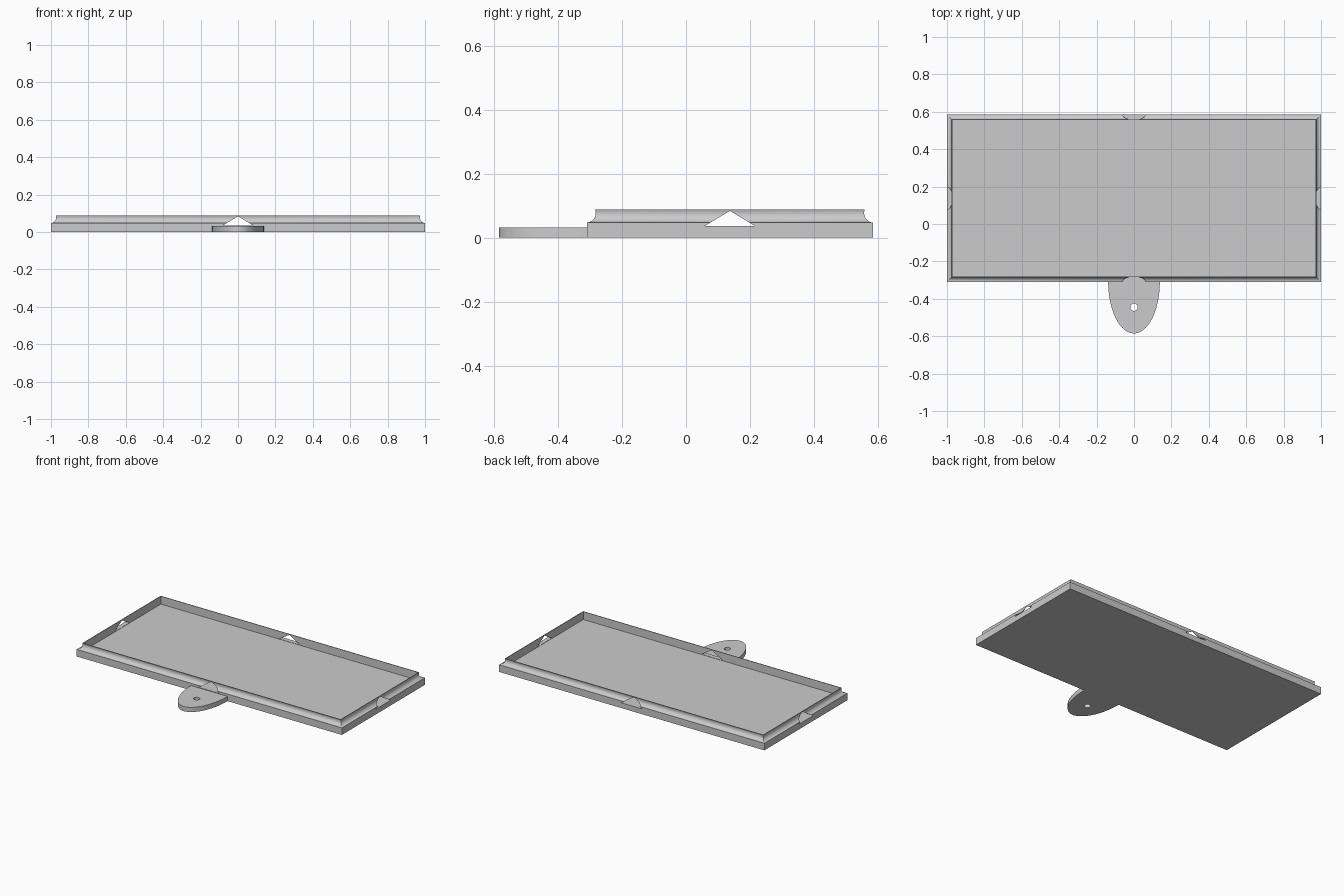
import bpy, bmesh
from math import sin, cos, pi, radians

cube = bpy.data.objects.get("Cube")
if cube:
    bpy.data.objects.remove(cube, do_unlink=True)

grey = bpy.data.materials.new("plain grey")
grey.use_nodes = True
colour = (0.6, 0.6, 0.6, 1)
grey.diffuse_color = colour
grey.node_tree.nodes["Principled BSDF"].inputs["Base Color"].default_value = colour

FRONT, BACK = -0.31, 0.585
MID = (FRONT + BACK) / 2
HALF_DEPTH = (BACK - FRONT) / 2


def finish(name, bm):
    bmesh.ops.recalc_face_normals(bm, faces=bm.faces)
    mesh = bpy.data.meshes.new(name)
    bm.to_mesh(mesh)
    bm.free()
    mesh.materials.append(grey)
    obj = bpy.data.objects.new(name, mesh)
    bpy.context.collection.objects.link(obj)
    return obj


def loft(name, rings):
    """Skin a stack of closed rings and cap both ends."""
    bm = bmesh.new()
    loops = [[bm.verts.new(p) for p in ring] for ring in rings]
    for a, b in zip(loops, loops[1:]):
        for i in range(len(a)):
            j = (i + 1) % len(a)
            bm.faces.new((a[i], a[j], b[j], b[i]))
    bm.faces.new(loops[0][::-1])
    bm.faces.new(loops[-1])
    return finish(name, bm)


def cut(obj, cutter):
    mod = obj.modifiers.new("cut", 'BOOLEAN')
    mod.operation, mod.solver, mod.object = 'DIFFERENCE', 'EXACT', cutter
    bpy.context.view_layer.objects.active = obj
    bpy.ops.object.modifier_apply(modifier=mod.name)
    bpy.data.objects.remove(cutter, do_unlink=True)


def smooth(obj):
    bpy.ops.object.select_all(action='DESELECT')
    obj.select_set(True)
    bpy.context.view_layer.objects.active = obj
    bpy.ops.object.shade_smooth_by_angle(angle=radians(30))


def rectangle(inset, z):
    x, y = 1 - inset, HALF_DEPTH - inset
    return [(-x, MID - y, z), (x, MID - y, z), (x, MID + y, z), (-x, MID + y, z)]


# Tray: plinth, coved outer rim, thin lip, straight inner wall and floor
profile = [(0, 0), (0, 0.048)]
for i in range(11):
    a = radians(-78 + 10 * i)
    profile.append((-0.0021 + 0.0296 * cos(a), 0.077 + 0.0296 * sin(a)))
profile += [(0.030, 0.088), (0.030, 0.034)]
tray = loft("tray", [rectangle(d, z) for d, z in profile])

# Triangular notches through the middle of every side
triangle = [(-0.08, 0.036), (0.08, 0.036), (0, 0.084)]
cut(tray, loft("notch_cutter", [[(u, y, z) for u, z in triangle] for y in (-0.5, 0.8)]))
cut(tray, loft("notch_cutter", [[(x, MID + u, z) for u, z in triangle] for x in (-1.2, 1.2)]))
smooth(tray)

# Half-oval pull tab with a small hole
outline = [(0.138 * cos(a), FRONT - 0.275 * sin(a))
           for a in (pi * i / 40 for i in range(41))]
tab = loft("pull_tab", [[(x, y, z) for x, y in outline] for z in (0, 0.032)])
hole = [(0.02 * cos(a), -0.445 + 0.02 * sin(a))
        for a in (2 * pi * i / 24 for i in range(24))]
cut(tab, loft("hole_cutter", [[(x, y, z) for x, y in hole] for z in (-0.1, 0.1)]))
smooth(tab)
